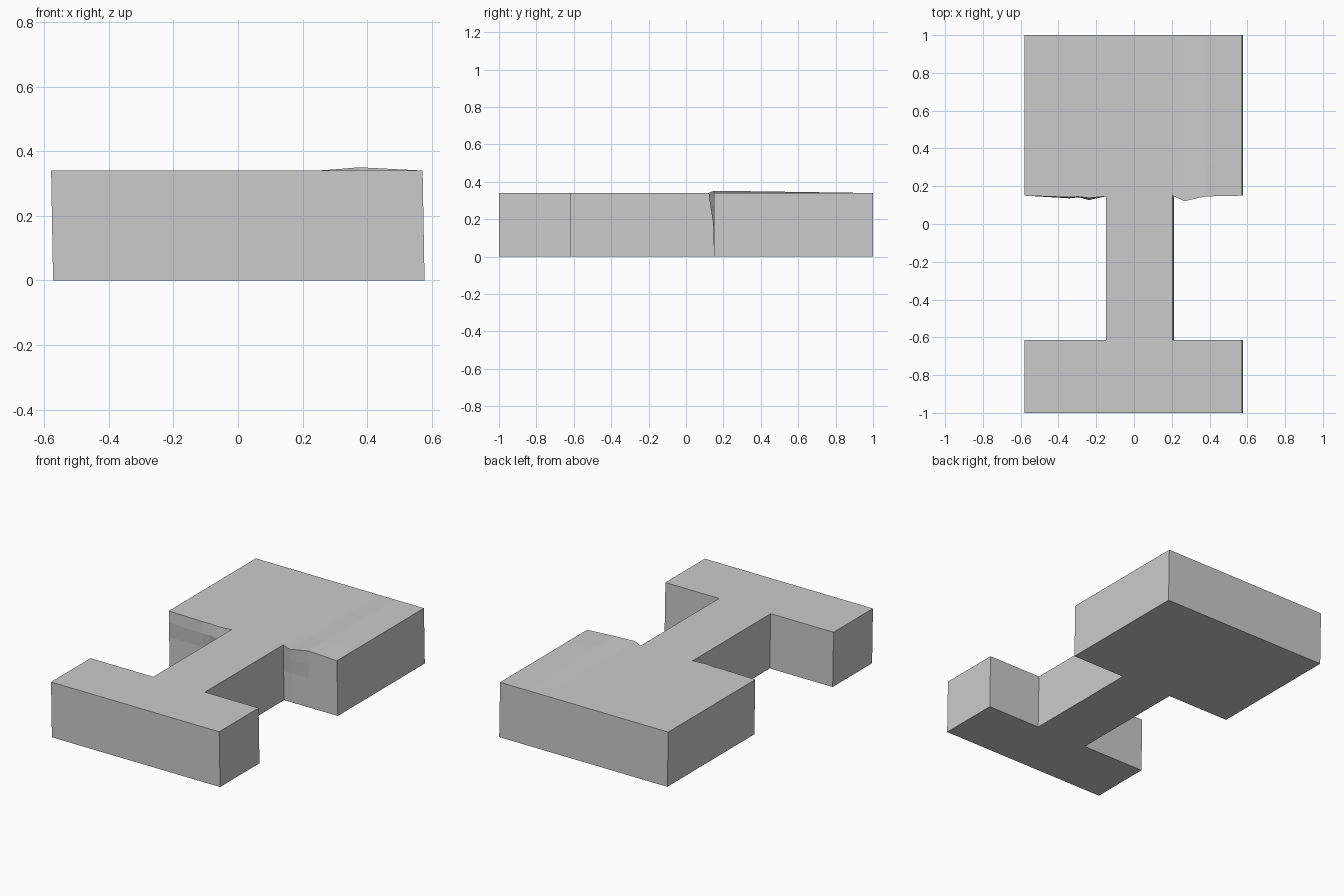
import bpy, bmesh

if "Cube" in bpy.data.objects:
    bpy.data.objects.remove(bpy.data.objects["Cube"])

H = 0.34
FRONT, NECK, BACK = -1.0, -0.615, 1.0
HALF, WL, WR = 0.575, -0.145, 0.208

bm = bmesh.new()


def vert(x, y, z):
    # slight sideways lean over the height
    return bm.verts.new((x + 0.0025 - 0.006 * z / H, y, z))


# Back block sections: x, front edge y at (lower, upper, top), top rise
sections = [
    (-HALF, 0.150, 0.150, 0.150, 0.0),
    (-0.34, 0.150, 0.136, 0.142, 0.0),
    (-0.29, 0.150, 0.141, 0.145, 0.0),
    (-0.235, 0.148, 0.127, 0.138, 0.0),
    (WL, 0.147, 0.147, 0.147, 0.0),
    (WR, 0.150, 0.150, 0.150, 0.0),
    (0.27, 0.145, 0.130, 0.121, 0.001),
    (0.38, 0.150, 0.148, 0.146, 0.010),
    (HALF, 0.150, 0.150, 0.150, 0.0),
]
rings = []
for x, lo, up, top, rise in sections:
    rings.append([vert(x, 0.15, 0), vert(x, lo, 0.18), vert(x, up, 0.27),
                  vert(x, top, H + rise), vert(x, 0.32, H + rise),
                  vert(x, BACK, H), vert(x, BACK, 0)])
n = len(rings[0])
for a, b in zip(rings, rings[1:]):
    web = a is rings[4]
    for i in range(n):
        if web and i < 3:      # the neck joins here, leave it open
            continue
        j = (i + 1) % n
        bm.faces.new((a[i], b[i], b[j], a[j]))
bm.faces.new(rings[0])
bm.faces.new(rings[-1])

# Neck and front bar: one T outline, extruded, sharing the block's edges
L, R = rings[4], rings[5]
outline = [(WL, NECK), (-HALF, NECK), (-HALF, FRONT),
           (HALF, FRONT), (HALF, NECK), (WR, NECK)]
low = [L[0]] + [vert(x, y, 0) for x, y in outline] + [R[0]]
high = [L[3]] + [vert(x, y, H) for x, y in outline] + [R[3]]
bm.faces.new(low)
bm.faces.new(high)
for i in range(1, len(low) - 2):
    bm.faces.new((low[i], low[i + 1], high[i + 1], high[i]))
bm.faces.new((low[1], high[1], L[3], L[2], L[1], L[0]))
bm.faces.new((low[-2], high[-2], R[3], R[2], R[1], R[0]))

bmesh.ops.recalc_face_normals(bm, faces=bm.faces)
mesh = bpy.data.meshes.new("i_shaped_block")
bm.to_mesh(mesh)
bm.free()
bpy.context.collection.objects.link(bpy.data.objects.new("i_shaped_block", mesh))
